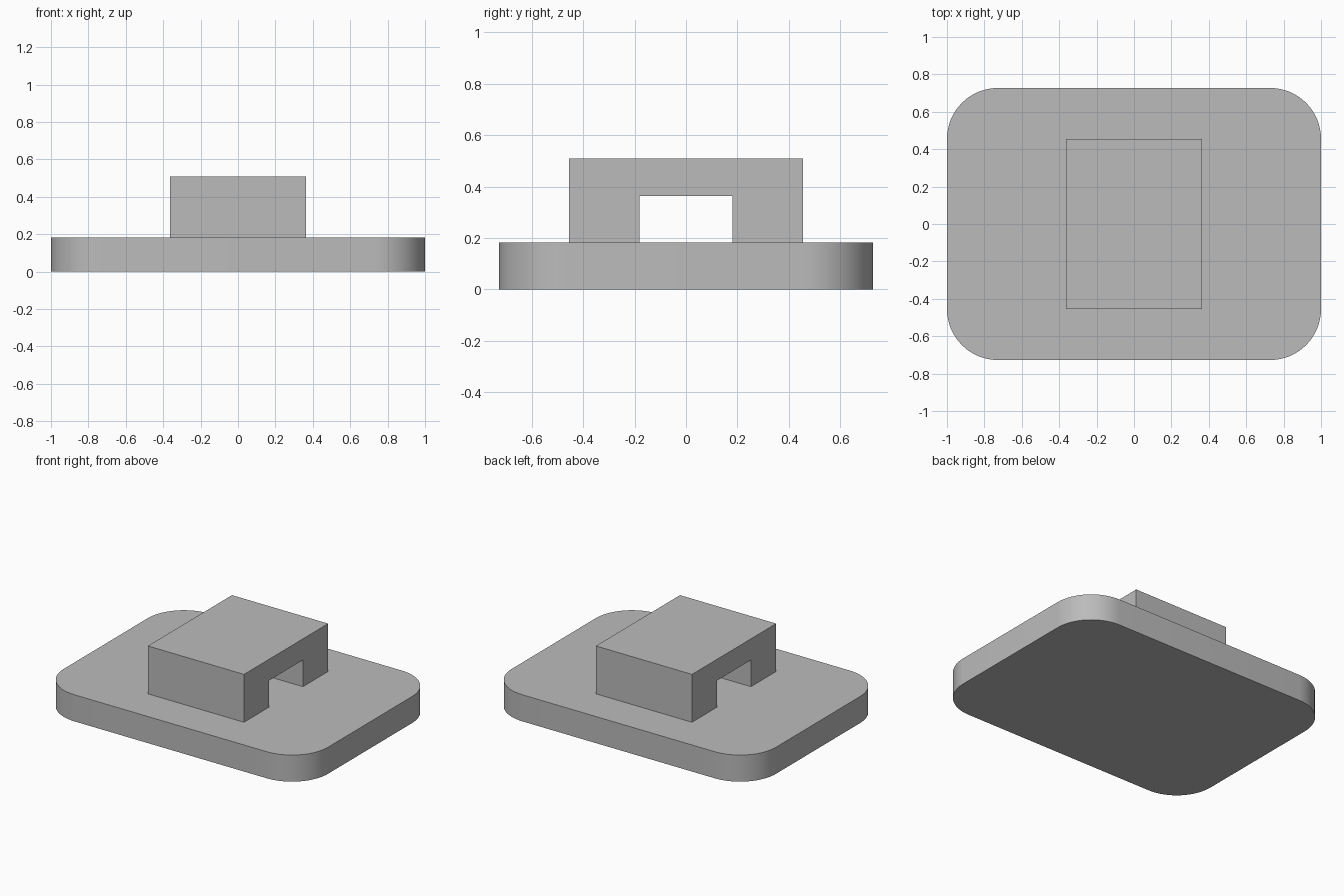
import bpy, bmesh, math
from mathutils import Vector

cube = bpy.data.objects.get("Cube")
if cube:
    bpy.data.objects.remove(cube, do_unlink=True)

U = 1 / 11  # design unit: the base is 22 units long

grey = bpy.data.materials.new("plain grey")
grey.use_nodes = True
colour = (0.5, 0.5, 0.5, 1)
grey.diffuse_color = colour
grey.node_tree.nodes["Principled BSDF"].inputs["Base Color"].default_value = colour


def extrude_profile(name, points, direction):
    """Fill a closed outline and extrude it into a solid."""
    bm = bmesh.new()
    face = bm.faces.new([bm.verts.new(Vector(p) * U) for p in points])
    new = bmesh.ops.extrude_face_region(bm, geom=[face])["geom"]
    verts = [v for v in new if isinstance(v, bmesh.types.BMVert)]
    bmesh.ops.translate(bm, verts=verts, vec=Vector(direction) * U)
    bmesh.ops.recalc_face_normals(bm, faces=bm.faces)
    mesh = bpy.data.meshes.new(name)
    bm.to_mesh(mesh)
    bm.free()
    mesh.materials.append(grey)
    obj = bpy.data.objects.new(name, mesh)
    bpy.context.collection.objects.link(obj)
    return obj


# Rounded base plate
radius, steps = 3, 16
outline = []
for i, (sx, sy) in enumerate([(1, 1), (-1, 1), (-1, -1), (1, -1)]):
    for k in range(steps + 1):
        a = math.radians(90) * (i + k / steps)
        outline.append((sx * (11 - radius) + radius * math.cos(a),
                        sy * (8 - radius) + radius * math.sin(a), 0))
base = extrude_profile("base_plate", outline, (0, 0, 2))
bpy.context.view_layer.objects.active = base
base.select_set(True)
bpy.ops.object.shade_smooth_by_angle(angle=math.radians(30))

# Bridge with a slot running from side to side
half = [(2, 4), (2, 2), (5, 2), (5, 5.6)]
section = half + [(-y, z) for y, z in reversed(half)]
extrude_profile("strap_bridge", [(-4, y, z) for y, z in section], (8, 0, 0))
